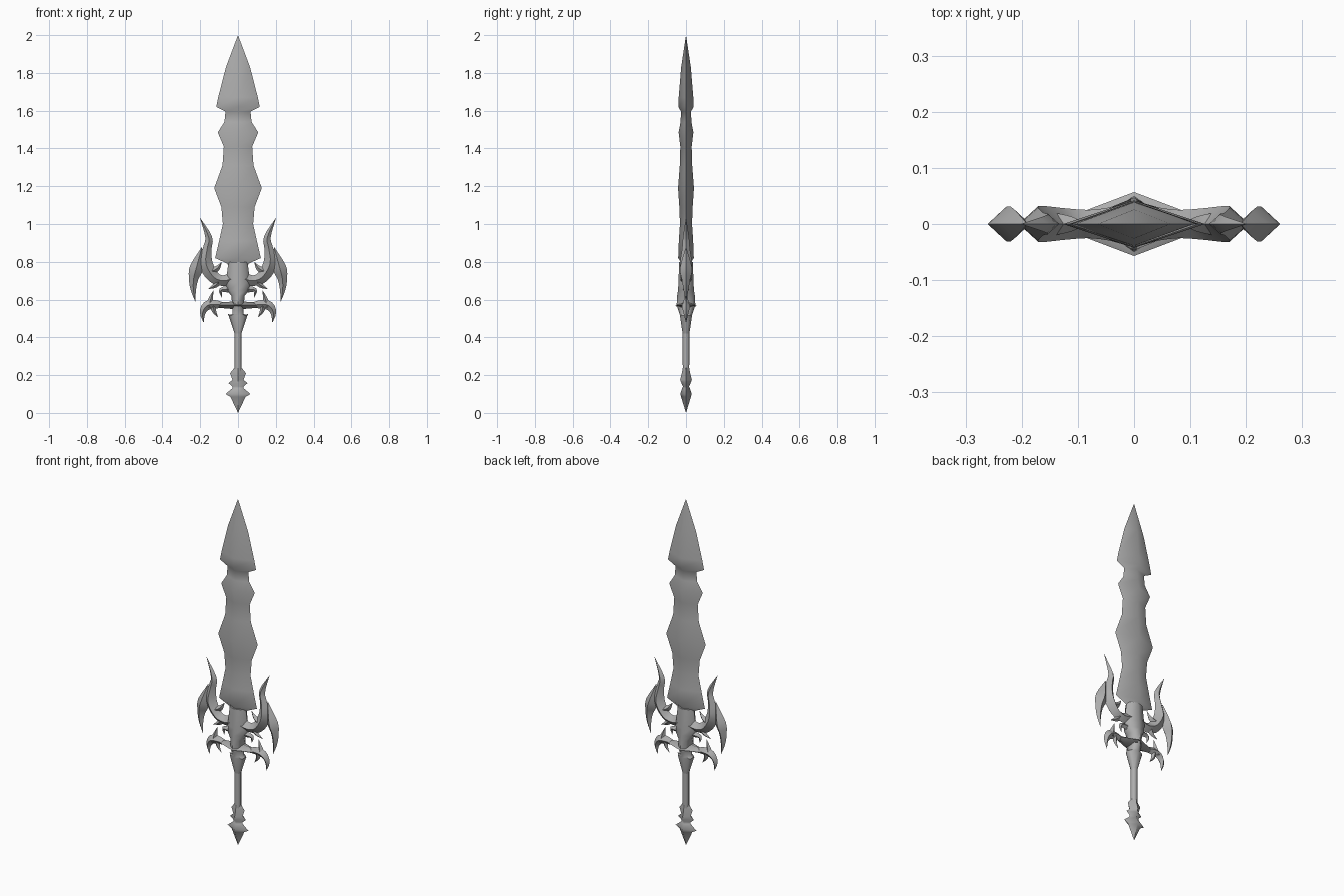
import bpy, bmesh, math
from mathutils import Vector

cube = bpy.data.objects.get("Cube")
if cube:
    bpy.data.objects.remove(cube, do_unlink=True)

steel = bpy.data.materials.new("grey steel")
steel.use_nodes = True
grey = (0.42, 0.42, 0.42, 1)
steel.diffuse_color = grey
steel.node_tree.nodes["Principled BSDF"].inputs["Base Color"].default_value = grey

UNIT = 0.01  # stations below are given in hundredths


def smooth_path(stations, steps):
    """Catmull-Rom curve through (x, z, half width, half depth) stations."""
    p = [Vector(s) * UNIT for s in stations]
    p = [p[0] * 2 - p[1]] + p + [p[-1] * 2 - p[-2]]
    path = []
    for a, b, c, d in zip(p, p[1:], p[2:], p[3:]):
        for i in range(steps):
            t = i / steps
            path.append(b + (c - a) * t / 2 + (2 * a - 5 * b + 4 * c - d) * t * t / 2
                        + (3 * b - a - 3 * c + d) * t ** 3 / 2)
    return path + [p[-2]]


def loft(name, stations, sides=4, steps=1, side=1):
    """Sweep a diamond or round section along a path in the upright plane."""
    path = smooth_path(stations, steps)
    bm = bmesh.new()
    rings = []
    for i, (x, z, width, depth) in enumerate(path):
        before, after = path[max(i - 1, 0)], path[min(i + 1, len(path) - 1)]
        tangent = (after - before).xy.normalized()
        ring = []
        for k in range(sides):
            angle = math.tau * k / sides
            u = max(width, 0) * math.cos(angle)
            v = max(depth, 0) * math.sin(angle)
            ring.append(bm.verts.new((side * (x + tangent.y * u), v, z - tangent.x * u)))
        rings.append(ring)
    for low, high in zip(rings, rings[1:]):
        for k in range(sides):
            j = (k + 1) % sides
            bm.faces.new((low[k], low[j], high[j], high[k]))
    bm.faces.new(rings[0])
    bm.faces.new(rings[-1])
    bmesh.ops.remove_doubles(bm, verts=bm.verts, dist=UNIT / 40)
    bmesh.ops.recalc_face_normals(bm, faces=bm.faces)
    mesh = bpy.data.meshes.new(name)
    bm.to_mesh(mesh)
    bm.free()
    mesh.materials.append(steel)
    obj = bpy.data.objects.new(name, mesh)
    bpy.context.collection.objects.link(obj)
    bpy.ops.object.select_all(action='DESELECT')
    obj.select_set(True)
    bpy.context.view_layer.objects.active = obj
    bpy.ops.object.shade_smooth_by_angle(angle=math.radians(60))


def upright(name, rows, sides=4):
    """Loft straight up the middle from (height, half width, half depth)."""
    loft(name, [(0, *row) for row in rows], sides)


def flame(name, points):
    """Pair of curved blades from (x, z, half width), left and right."""
    stations = [(x, z, width, width * 0.9) for x, z, width in points]
    for label, side in (("left", 1), ("right", -1)):
        loft(label + "_" + name, stations, steps=3, side=side)


def thorn(name, root, bend, tip, width):
    """Pair of short curved spikes narrowing to a point."""
    flame(name, [(*root, width), (*bend, width * 0.65), (*tip, 0)])


# Blade: diamond section with barbed edges, thicker where it is wider
blade_edge = [(76, 5), (79, 5.5), (82, 12.1), (91, 10), (100, 8), (109, 8.8),
              (119, 12.6), (131, 8.2), (141, 7.5), (148.5, 10.7), (154, 7.2),
              (159.5, 6.6), (162, 11.5), (167, 10.5), (183, 6.4), (200, 0)]
upright("blade", [(z, w, min(w * 0.4, 2.2 + w * 0.16)) for z, w in blade_edge])

# Hilt core, throat and grip
upright("blade_collar", [(56, 3, 5), (62, 3.5, 4.7), (65, 6, 4.2),
                         (69, 6.5, 4), (80, 5, 3.6)], sides=8)
upright("grip_throat", [(42, 1.8, 1.8), (51.5, 5, 3.2), (52.5, 3, 3.4),
                        (57, 3, 5)], sides=8)
upright("grip", [(20, 1.8, 1.7), (46, 1.8, 1.8)], sides=8)

# Pommel with flattened spikes
upright("pommel", [(0, 0, 0), (8.5, 4, 2.6), (10, 6.6, 3), (13, 3, 2.1),
                   (14, 3, 1.6), (15.7, 5, 2.4), (17.5, 3, 3.1),
                   (21, 4.2, 2.2), (24, 1.8, 1.7)])

# Cross bar, deepest in the middle
loft("guard_bar", [(x, 57, 2.2 - abs(x) * 0.08, 5.7 - abs(x) * 0.38)
                   for x in range(-10, 11, 5)])

# Flame-shaped wings beside the blade
flame("wing_horn", [(3, 71, 3.5), (8, 70, 2.8), (13, 72, 3.2), (17, 79, 3.6),
                    (16.3, 87, 2.3), (15.5, 93, 1.8), (20.2, 103.5, 0)])
flame("wing_fang", [(19, 88, 0), (22, 77, 3.5), (23.5, 71, 2.5),
                    (23.6, 65, 1.4), (22.5, 58.7, 0)])
thorn("wing_inner_thorn", (14, 75), (11, 76.5), (8.5, 80), 2.2)
thorn("wing_lower_thorn", (10, 70), (12, 67.5), (16, 65.5), 2)
thorn("collar_hook", (4, 65.5), (9, 65), (8.5, 61), 1.8)

# Claws hanging from the cross bar
flame("guard_claw", [(8, 57, 1.5), (12.5, 57.5, 2.3), (16.5, 56.7, 2.4),
                     (18.7, 53, 1.5), (18.2, 47.7, 0)])
thorn("guard_upper_barb", (15.5, 56), (14.5, 60), (13, 65), 2)
thorn("guard_lower_barb", (13, 57.5), (12.7, 54), (10.5, 50.5), 1.8)
thorn("throat_barb", (1, 48.5), (3, 50.5), (5.6, 52.5), 1.6)
